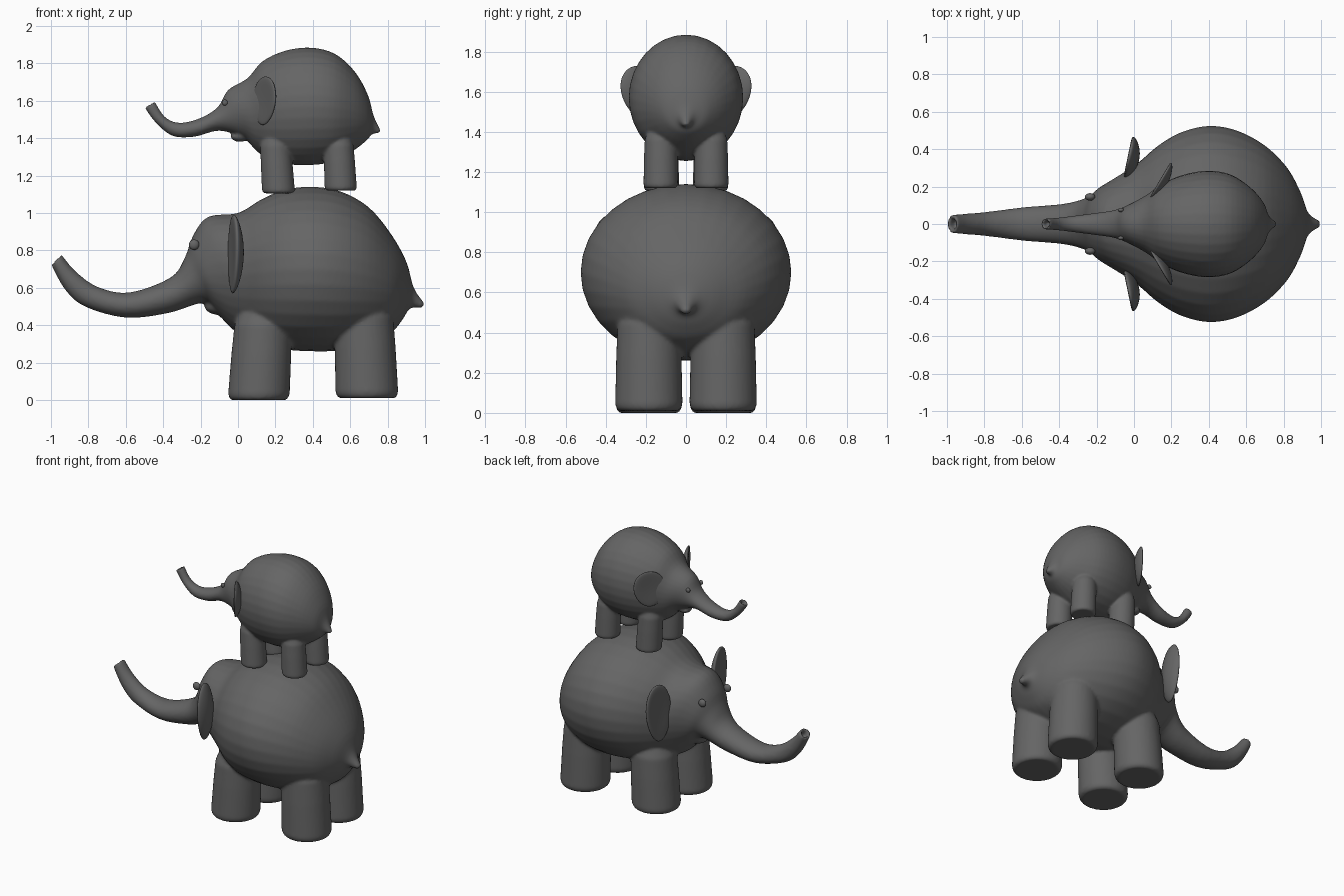
import bpy, bmesh, math
from mathutils import Vector, Matrix

if "Cube" in bpy.data.objects:
    bpy.data.objects.remove(bpy.data.objects["Cube"], do_unlink=True)

grey = bpy.data.materials.new("dark_grey")
grey.use_nodes = True
colour = (0.13, 0.13, 0.13, 1)
grey.diffuse_color = colour
grey.node_tree.nodes["Principled BSDF"].inputs["Base Color"].default_value = colour

SIDES = 32


def finish(name, bm):
    bmesh.ops.recalc_face_normals(bm, faces=bm.faces)
    mesh = bpy.data.meshes.new(name)
    bm.to_mesh(mesh)
    bm.free()
    mesh.materials.append(grey)
    mesh.shade_smooth()
    obj = bpy.data.objects.new(name, mesh)
    bpy.context.collection.objects.link(obj)
    return obj


def spline(points, steps):
    """Smooth a list of tuples with a Catmull-Rom curve."""
    pts = [Vector(p) for p in points]
    out = []
    for i in range(len(pts) - 1):
        a, b, c, d = pts[max(i - 1, 0)], pts[i], pts[i + 1], pts[min(i + 2, len(pts) - 1)]
        for s in range(steps):
            t = s / steps
            out.append(0.5 * (2 * b + (c - a) * t + (2 * a - 5 * b + 4 * c - d) * t ** 2
                              + (3 * b - a - 3 * c + d) * t ** 3))
    return out + [pts[-1]]


def skin(bm, rings):
    """Bridge rings of vertices and cap both ends."""
    for r, s in zip(rings, rings[1:]):
        for k in range(SIDES):
            n = (k + 1) % SIDES
            bm.faces.new((r[k], r[n], s[n], s[k]))
    bm.faces.new(rings[0])
    bm.faces.new(rings[-1])


def add_torso(bm, stations):
    """Trunk, head, body and tail from (top x, top z, bottom x, bottom z, half width)."""
    path = spline(stations, 4)
    first, inner = path[0], path[4]

    # nostril hollow: the rim turns inward and back along the trunk
    def shrunk(p, f):
        mx, mz = (p[0] + p[2]) / 2, (p[1] + p[3]) / 2
        return Vector((mx + (p[0] - mx) * f, mz + (p[1] - mz) * f,
                       mx + (p[2] - mx) * f, mz + (p[3] - mz) * f, p[4] * f))
    path = [shrunk(first.lerp(inner, 0.4), 0.45), shrunk(first, 0.65)] + path
    rings = []
    for xt, zt, xb, zb, w in path:
        ring = []
        for k in range(SIDES):
            a = math.tau * k / SIDES
            c = math.cos(a)
            ring.append(bm.verts.new(((xt + xb + (xt - xb) * c) / 2, w * math.sin(a),
                                      (zt + zb + (zt - zb) * c) / 2)))
        rings.append(ring)
    skin(bm, rings)


def add_leg(bm, x, y, radius, foot, top, lean):
    """Stout leg with a rounded sole."""
    h = top - foot
    profile = [(0, 0.88), (radius * 0.07, 0.96), (radius * 0.2, 1), (h * 0.5, 0.97),
               (h * 0.8, 0.93), (h, 0.7)]
    rings = []
    for z, f in profile:
        rings.append([bm.verts.new((x + lean * z / h + radius * f * math.cos(math.tau * k / SIDES),
                                    y + radius * f * math.sin(math.tau * k / SIDES), foot + z))
                      for k in range(SIDES)])
    skin(bm, rings)


def add_ball(bm, centre, size):
    mat = Matrix.Translation(centre) @ Matrix.Diagonal((*size, 1))
    bmesh.ops.create_uvsphere(bm, u_segments=20, v_segments=12, radius=1, matrix=mat)


def make_ear(name, side, root, tip, low, high, thick):
    """Cupped leaf standing out from the head, hollow towards the front."""
    bm = bmesh.new()
    bmesh.ops.create_uvsphere(bm, u_segments=32, v_segments=20, radius=1)
    root, tip = Vector(root), Vector(tip)
    out = (tip - root) / 2
    normal = Vector((-out.y, out.x)).normalized()
    mid = (root + tip) / 2
    for v in bm.verts:
        u, h, t = v.co.x, v.co.y, v.co.z
        depth = t * thick - thick * 0.8 * max(0, 1 - u * u - h * h)
        u = u * (1 + 0.12 * h) - 0.12 * (1 - h)
        p = mid + out * u + normal * depth
        v.co = (p.x, p.y * side, (low + high) / 2 + h * (high - low) / 2)
    finish(name, bm)


def make_elephant(label, stations, legs, jaw, eye, ear, voxel):
    bm = bmesh.new()
    add_torso(bm, stations)
    for x, y, radius, foot, top, lean in legs:
        for side in (-1, 1):
            add_leg(bm, x, y * side, radius, foot, top, lean)
    add_ball(bm, *jaw)
    body = finish(label + "_body", bm)
    # fuse the parts into one skin with soft joins
    fuse = body.modifiers.new("fuse", "REMESH")
    fuse.mode = "VOXEL"
    fuse.voxel_size = voxel
    fuse.use_smooth_shade = True
    soften = body.modifiers.new("soften", "SMOOTH")
    soften.factor = 0.5
    soften.iterations = 6
    for side, word in ((1, "right"), (-1, "left")):
        make_ear(f"{label}_ear_{word}", side, *ear)
        bm = bmesh.new()
        x, y, z, r = eye
        add_ball(bm, (x, y * side, z), (r, r * 0.7, r))
        finish(f"{label}_eye_{word}", bm)


# Large elephant below
make_elephant(
    "large_elephant",
    [(-.945, .78, -1, .725, .05), (-.87, .69, -.925, .59, .055), (-.75, .605, -.82, .5, .065),
     (-.58, .575, -.6, .44, .09), (-.36, .655, -.37, .465, .11), (-.285, .76, -.18, .52, .15),
     (-.24, .88, -.1, .45, .2), (-.16, .98, -.02, .37, .25), (0, 1, .05, .34, .33),
     (.12, 1.07, .14, .3, .42), (.25, 1.125, .25, .27, .49), (.4, 1.14, .4, .26, .525),
     (.55, 1.115, .55, .265, .5), (.7, 1.03, .7, .3, .42), (.82, .885, .82, .36, .3),
     (.9, .74, .88, .43, .17), (.94, .6, .92, .49, .06), (1, .515, .98, .49, .02)],
    legs=[(.11, .185, .165, 0, .5, .03), (.69, .185, .168, .01, .55, -.02)],
    jaw=((-.1, 0, .5), (.08, .09, .045)),
    eye=(-.235, .145, .83, .028),
    ear=((-.045, .26), (.0, .475), .57, .99, .03),
    voxel=.011)

# Small elephant standing on its back
make_elephant(
    "small_elephant",
    [(-.445, 1.597, -.5, 1.565, .03), (-.39, 1.513, -.444, 1.487, .033),
     (-.31, 1.482, -.35, 1.412, .043), (-.2, 1.508, -.23, 1.408, .058),
     (-.107, 1.567, -.1, 1.44, .075), (-.053, 1.658, .03, 1.4, .11),
     (.05, 1.72, .1, 1.33, .16), (.13, 1.81, .17, 1.285, .215), (.25, 1.867, .27, 1.26, .262),
     (.39, 1.884, .39, 1.256, .285), (.52, 1.85, .51, 1.275, .265),
     (.626, 1.754, .62, 1.335, .195), (.695, 1.63, .69, 1.39, .115),
     (.725, 1.52, .715, 1.42, .045), (.765, 1.438, .745, 1.425, .014)],
    legs=[(.217, .122, .088, 1.105, 1.42, -.02), (.55, .126, .086, 1.12, 1.42, -.015)],
    jaw=((.01, 0, 1.41), (.05, .05, .03)),
    eye=(-.07, .075, 1.59, .016),
    ear=((.09, .14), (.205, .335), 1.47, 1.73, .022),
    voxel=.008)
